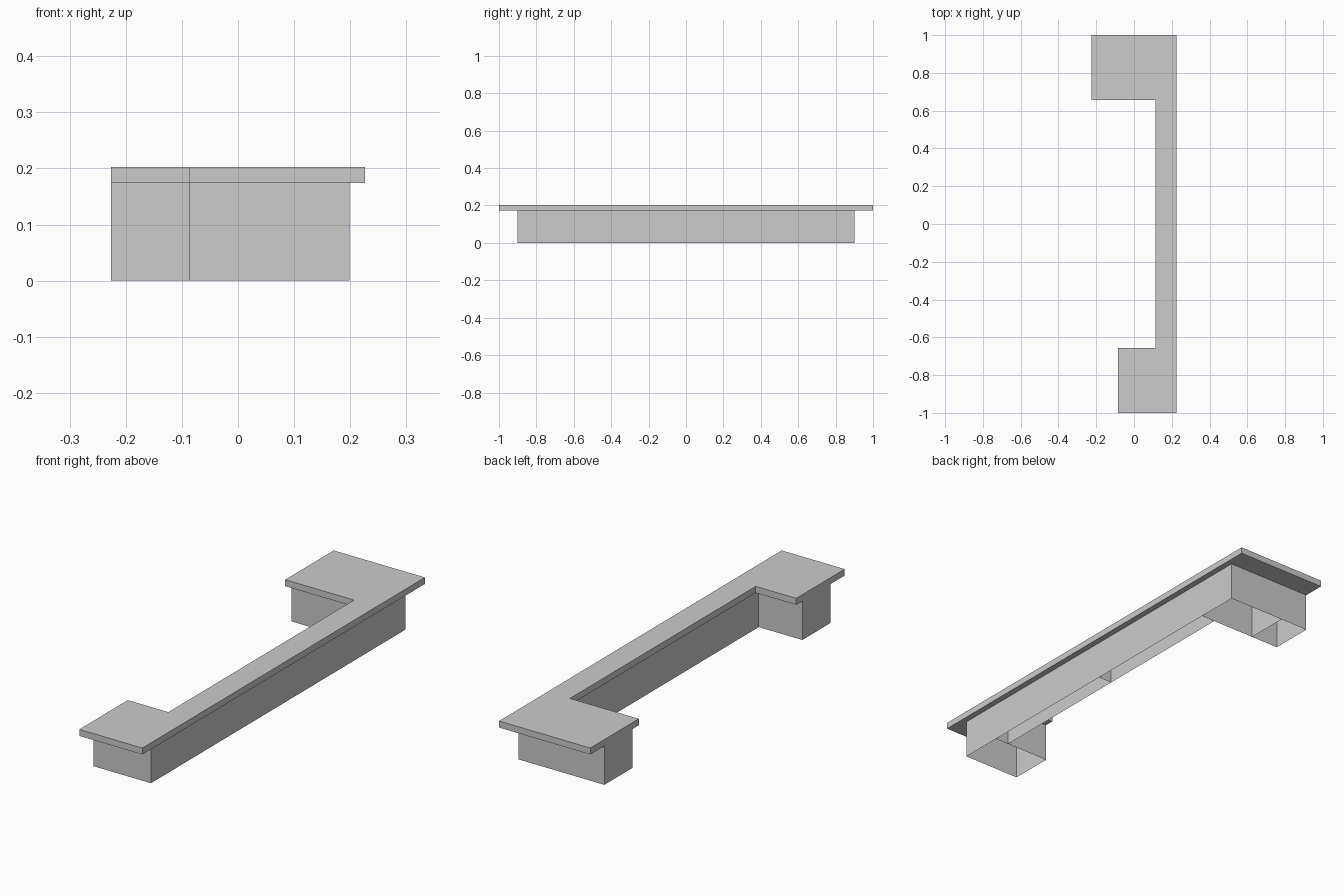
import bpy, bmesh

if "Cube" in bpy.data.objects:
    bpy.data.objects.remove(bpy.data.objects["Cube"])

TOP, BASE = 0.203, 0.174            # counter top height, wall height
XR, XI = 0.199, 0.13                # outer and inner wall of the long run
XF, XB = -0.086, -0.226             # left sides of the front and back wings
Y_OUT, Y_IN = 0.9, 0.7              # cabinet ends


def make(name, bm):
    bmesh.ops.recalc_face_normals(bm, faces=bm.faces)
    mesh = bpy.data.meshes.new(name)
    bm.to_mesh(mesh)
    bm.free()
    ob = bpy.data.objects.new(name, mesh)
    bpy.context.collection.objects.link(ob)
    return ob


def slab(name, outline, z0, z1):
    """Solid plate from a plan outline."""
    bm = bmesh.new()
    face = bm.faces.new([bm.verts.new((x, y, z0)) for x, y in outline])
    top = bmesh.ops.extrude_face_region(bm, geom=[face], use_keep_orig=True)
    verts = [g for g in top["geom"] if isinstance(g, bmesh.types.BMVert)]
    bmesh.ops.translate(bm, verts=verts, vec=(0, 0, z1 - z0))
    return make(name, bm)


def walls(name, path, closed=False):
    """Thin upright panels along a plan path, open top and bottom."""
    bm = bmesh.new()
    low = [bm.verts.new((x, y, 0)) for x, y in path]
    high = [bm.verts.new((x, y, BASE)) for x, y in path]
    n = len(path)
    for i in range(n if closed else n - 1):
        j = (i + 1) % n
        bm.faces.new((low[i], low[j], high[j], high[i]))
    return make(name, bm)


# C-shaped counter top
slab("counter_top", [
    (0.226, -1), (0.226, 1), (XB, 1), (XB, 0.657),
    (0.115, 0.657), (0.115, -0.657), (XF, -0.657), (XF, -1)], BASE, TOP)

# Matching open-bottomed cabinets at both ends
for name, s in (("front_cabinet", -1), ("back_cabinet", 1)):
    walls(name, [(XF, s * Y_IN), (XR, s * Y_IN), (XR, s * Y_OUT), (XF, s * Y_OUT)], True)

# Extra width on the back cabinet
walls("back_cabinet_extension", [(XF, Y_OUT), (XB, Y_OUT), (XB, Y_IN), (XF, Y_IN)])

# Long run between the cabinets, with its middle divider
for name, x in (("long_outer_panel", XR), ("long_inner_panel", XI)):
    walls(name, [(x, -Y_IN), (x, 0), (x, Y_IN)])
walls("middle_divider", [(XI, 0), (XR, 0)])
